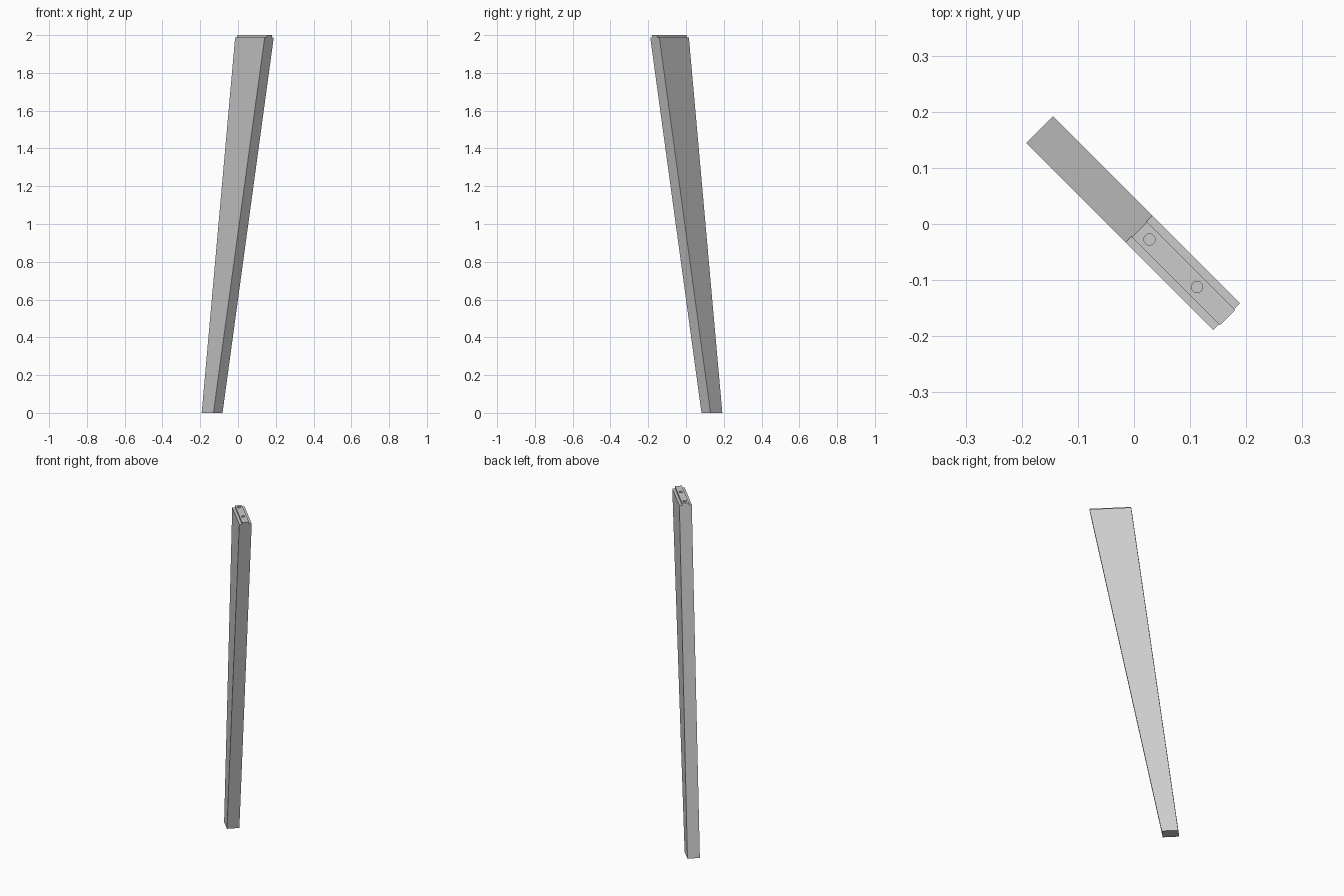
import bpy, bmesh
from math import radians
from mathutils import Matrix

if "Cube" in bpy.data.objects:
    bpy.data.objects.remove(bpy.data.objects["Cube"])

TURN = Matrix.Rotation(radians(-45), 4, 'Z')   # the leg lies along the x/-y diagonal
H, STEP = 2.0, 0.012
HALF, TONGUE = 0.034, 0.019                    # half thickness of leg and of top tongue


def edge(low, high, z):
    return low + (high - low) * z / H


# Tapered leg: stepped cross profile (thickness, height) spanning both slanted edges
profile = [(-HALF, 0), (HALF, 0), (HALF, H - STEP), (TONGUE, H - STEP),
           (TONGUE, H), (-TONGUE, H), (-TONGUE, H - STEP), (-HALF, H - STEP)]
bm = bmesh.new()
inner = [bm.verts.new((edge(-0.150, 0.236, z), v, z)) for v, z in profile]
outer = [bm.verts.new((edge(-0.238, 0.014, z), v, z)) for v, z in profile]
bm.faces.new(inner)
bm.faces.new(outer[::-1])
n = len(profile)
for i in range(n):
    j = (i + 1) % n
    bm.faces.new((inner[j], inner[i], outer[i], outer[j]))
bmesh.ops.recalc_face_normals(bm, faces=bm.faces)
bm.transform(TURN)
mesh = bpy.data.meshes.new("tapered_leg")
bm.to_mesh(mesh)
bm.free()
leg = bpy.data.objects.new("tapered_leg", mesh)
bpy.context.collection.objects.link(leg)

# Two screw holes in the top tongue
for k, u in enumerate((0.039, 0.159)):
    bpy.ops.mesh.primitive_cylinder_add(vertices=32, radius=0.010, depth=0.08,
                                        location=TURN @ Matrix.Translation((u, 0, H)).translation)
    cutter = bpy.context.object
    cutter.name = f"screw_hole_cutter_{k + 1}"
    cutter.hide_render = True
    cutter.display_type = 'WIRE'
    mod = leg.modifiers.new(f"screw_hole_{k + 1}", 'BOOLEAN')
    mod.operation = 'DIFFERENCE'
    mod.solver = 'EXACT'
    mod.object = cutter
